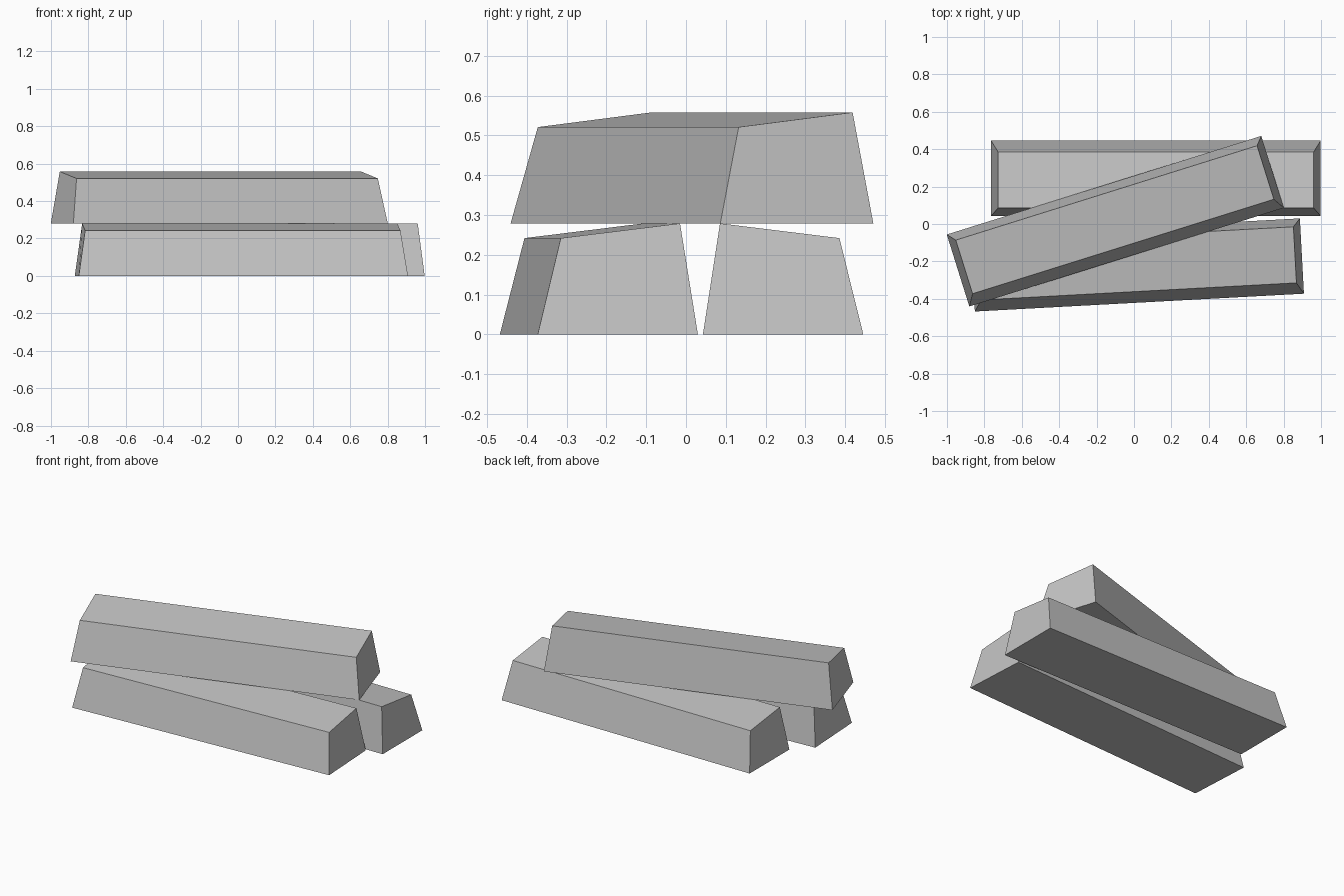
import bpy
import bmesh
from math import radians

default = bpy.data.objects.get("Cube")
if default:
    bpy.data.objects.remove(default, do_unlink=True)

# Single flat metal colour
metal = bpy.data.materials.new("grey_metal")
metal.use_nodes = True
GREY = (0.55, 0.55, 0.55, 1)
metal.diffuse_color = GREY
metal.node_tree.nodes["Principled BSDF"].inputs["Base Color"].default_value = GREY

LENGTH, WIDTH = 1.762, 0.403
HIGH, LOW = 0.279, 0.242              # heights of the two long top edges
END_INSET, HIGH_INSET, LOW_INSET = 0.037, 0.043, 0.06


def ingot(name, x, y, z, angle):
    """Tapered bar whose top slopes down from its local -y edge to its +y edge."""
    bm = bmesh.new()
    bmesh.ops.create_cube(bm, size=1)
    for v in bm.verts:
        top, far = v.co.z > 0, v.co.y > 0
        sx, sy = (1 if v.co.x > 0 else -1), (1 if far else -1)
        inset = (LOW_INSET if far else HIGH_INSET) if top else 0
        v.co.x = sx * (LENGTH / 2 - (END_INSET if top else 0))
        v.co.y = sy * (WIDTH / 2 - inset)
        v.co.z = (LOW if far else HIGH) if top else 0
    mesh = bpy.data.meshes.new(name)
    bm.to_mesh(mesh)
    bm.free()
    mesh.materials.append(metal)
    obj = bpy.data.objects.new(name, mesh)
    obj.location = (x, y, z)
    obj.rotation_euler.z = radians(angle)
    bpy.context.collection.objects.link(obj)


# Two bars on the ground, one laid across them
ingot("back_ingot", 0.117, 0.244, 0, 0)
ingot("front_ingot", 0.018, -0.219, 0, 183.1)
ingot("top_ingot", -0.1, 0.015, HIGH, 197.4)
